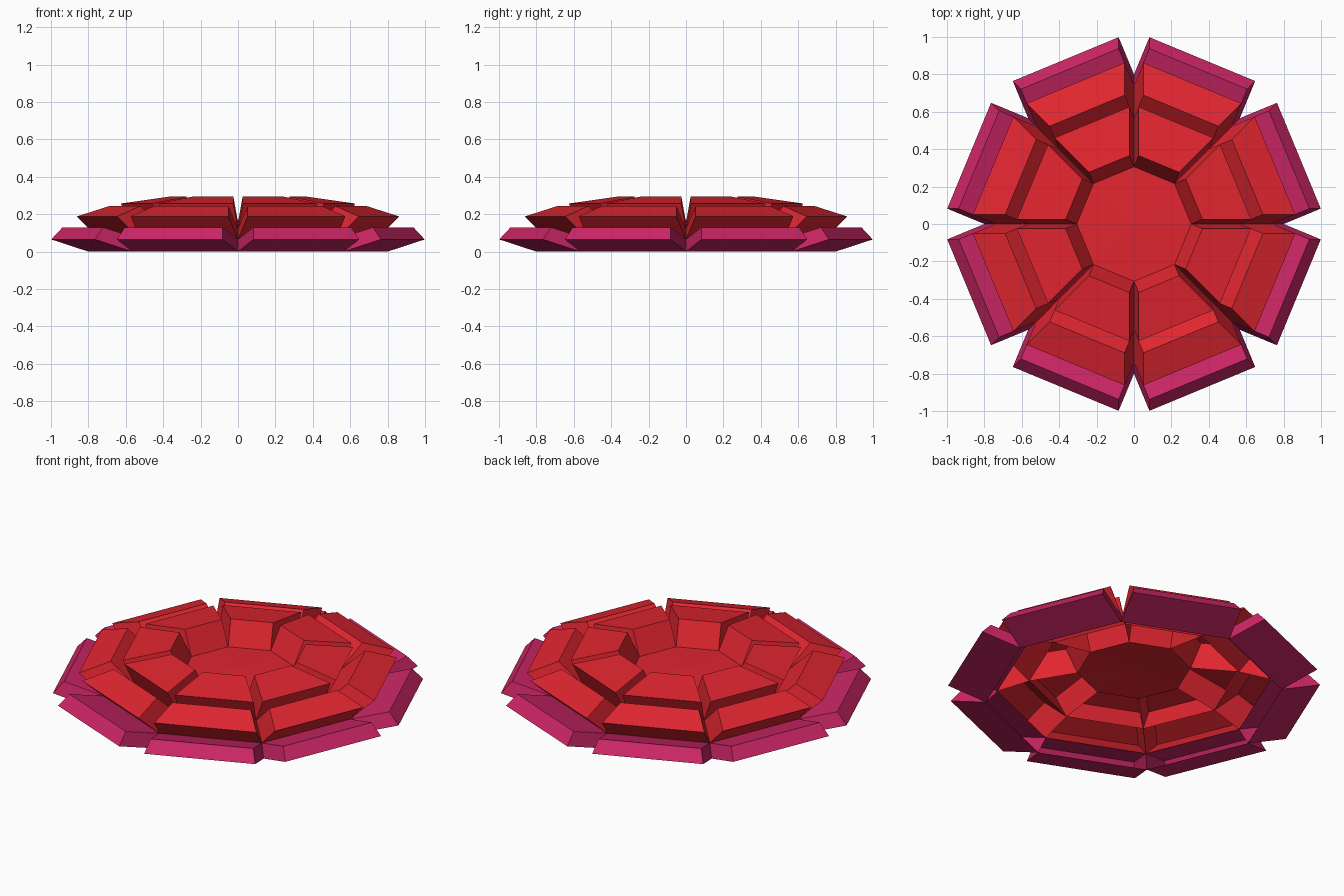
import bpy, bmesh, math
from mathutils import Vector

if "Cube" in bpy.data.objects:
    bpy.data.objects.remove(bpy.data.objects["Cube"])

SIDES = 8
STEP = 2 * math.pi / SIDES


def material(name, rgb):
    m = bpy.data.materials.new(name)
    m.diffuse_color = (*rgb, 1)
    m.use_nodes = True
    m.node_tree.nodes["Principled BSDF"].inputs["Base Color"].default_value = m.diffuse_color
    return m


def finish(bm, name, mat):
    me = bpy.data.meshes.new(name)
    bm.to_mesh(me)
    bm.free()
    me.materials.append(mat)
    bpy.context.collection.objects.link(bpy.data.objects.new(name, me))


def loop(bm, radius, z):
    return [bm.verts.new((radius * math.cos(i * STEP), radius * math.sin(i * STEP), z))
            for i in range(SIDES)]


def petal_ring(name, lower, upper, out, up, mat):
    """Octagonal dome band whose faces are each pushed outward as a block."""
    bm = bmesh.new()
    lo, hi = loop(bm, *lower), loop(bm, *upper)
    for i in range(SIDES):
        j = (i + 1) % SIDES
        bm.faces.new((lo[i], lo[j], hi[j], hi[i]))
    caps = bmesh.ops.extrude_discrete_faces(bm, faces=bm.faces[:])["faces"]
    for f in caps:
        c = f.calc_center_median()
        d = Vector((c.x, c.y, 0)).normalized() * out
        bmesh.ops.translate(bm, verts=f.verts[:], vec=d + Vector((0, 0, up)))
    finish(bm, name, mat)


magenta = material("magenta", (0.60, 0.019, 0.130))
red = material("red", (0.76, 0.019, 0.030))

# three tiers of petals, open underneath
petal_ring("outer_petals", (0.80, 0.0), (0.739, 0.065), 0.215, 0.065, magenta)
petal_ring("middle_petals", (0.739, 0.065), (0.566, 0.12), 0.133, 0.123, red)
petal_ring("inner_petals", (0.566, 0.12), (0.306, 0.157), 0.065, 0.137, red)

# shallow centre disc
bm = bmesh.new()
rim = loop(bm, 0.306, 0.157)
apex = bm.verts.new((0, 0, 0.17))
for i in range(SIDES):
    bm.faces.new((rim[i], rim[(i + 1) % SIDES], apex))
finish(bm, "flower_centre", red)
